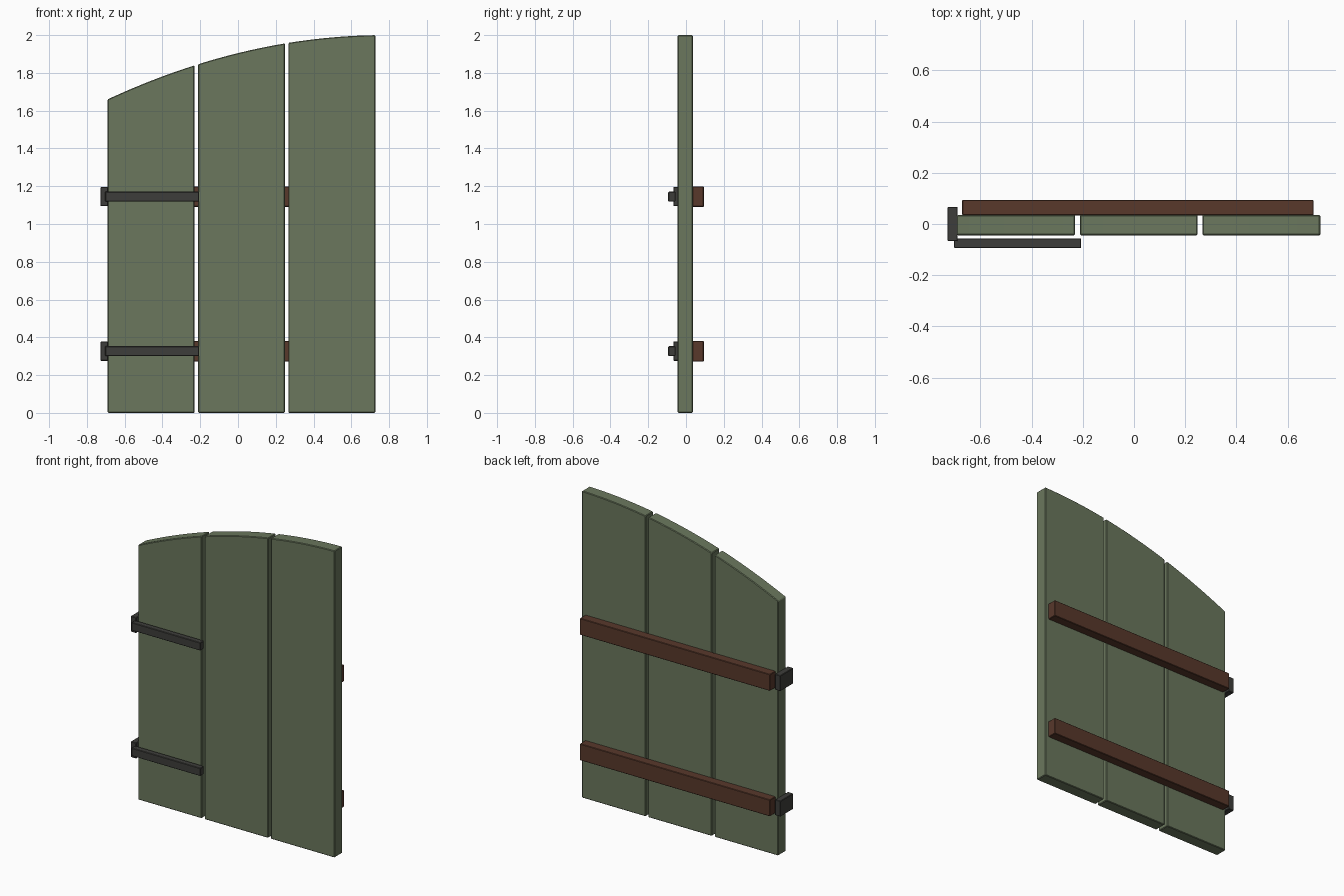
import bpy, bmesh

if "Cube" in bpy.data.objects:
    bpy.data.objects.remove(bpy.data.objects["Cube"])


def material(name, rgb):
    m = bpy.data.materials.new(name)
    m.diffuse_color = (*rgb, 1.0)
    m.use_nodes = True
    m.node_tree.nodes["Principled BSDF"].inputs["Base Color"].default_value = m.diffuse_color
    return m


GREEN = material("faded green paint", (0.145, 0.185, 0.110))
BROWN = material("dark red brown wood", (0.098, 0.040, 0.024))
IRON = material("black iron", (0.048, 0.048, 0.043))


def extrude_profile(name, points, y0, y1, mat, bevel):
    """Extrude an (x, z) outline from y0 to y1 and soften its edges."""
    bm = bmesh.new()
    face = bm.faces.new([bm.verts.new((x, y0, z)) for x, z in points])
    ext = bmesh.ops.extrude_face_region(bm, geom=[face])
    verts = [g for g in ext["geom"] if isinstance(g, bmesh.types.BMVert)]
    bmesh.ops.translate(bm, verts=verts, vec=(0, y1 - y0, 0))
    bmesh.ops.recalc_face_normals(bm, faces=bm.faces)
    mesh = bpy.data.meshes.new(name)
    bm.to_mesh(mesh)
    bm.free()
    mesh.materials.append(mat)
    obj = bpy.data.objects.new(name, mesh)
    bpy.context.collection.objects.link(obj)
    mod = obj.modifiers.new("soft edges", "BEVEL")
    mod.width = bevel
    mod.segments = 1
    mod.limit_method = "ANGLE"
    return obj


def box(name, x0, x1, y0, y1, z0, z1, mat, bevel=0.003):
    return extrude_profile(name, [(x0, z0), (x1, z0), (x1, z1), (x0, z1)],
                           y0, y1, mat, bevel)


def arch(x):
    return 2.0 - 0.158 * max(0.0, 0.727 + 0.05 - x) ** 2


# Three upright planks under one rising arch
STEPS = 10
for i, (x0, x1) in enumerate([(-0.69, -0.231), (-0.211, 0.248), (0.267, 0.727)]):
    top = [x1 + (x0 - x1) * k / STEPS for k in range(STEPS + 1)]
    outline = [(x0, 0.0), (x1, 0.0)] + [(x, arch(x)) for x in top]
    extrude_profile(f"plank_{i + 1}", outline, -0.044, 0.036, GREEN, 0.004)

# Back rails, hinge blocks and front straps at two heights
for label, z in (("lower", 0.327), ("upper", 1.145)):
    box(f"{label}_back_rail", -0.671, 0.701, 0.034, 0.094, z - 0.054, z + 0.054, BROWN)
    box(f"{label}_hinge_block", -0.728, -0.688, -0.067, 0.067, z - 0.051, z + 0.051, IRON)
    box(f"{label}_hinge_strap", -0.703, -0.206, -0.094, -0.056, z - 0.026, z + 0.026, IRON)
